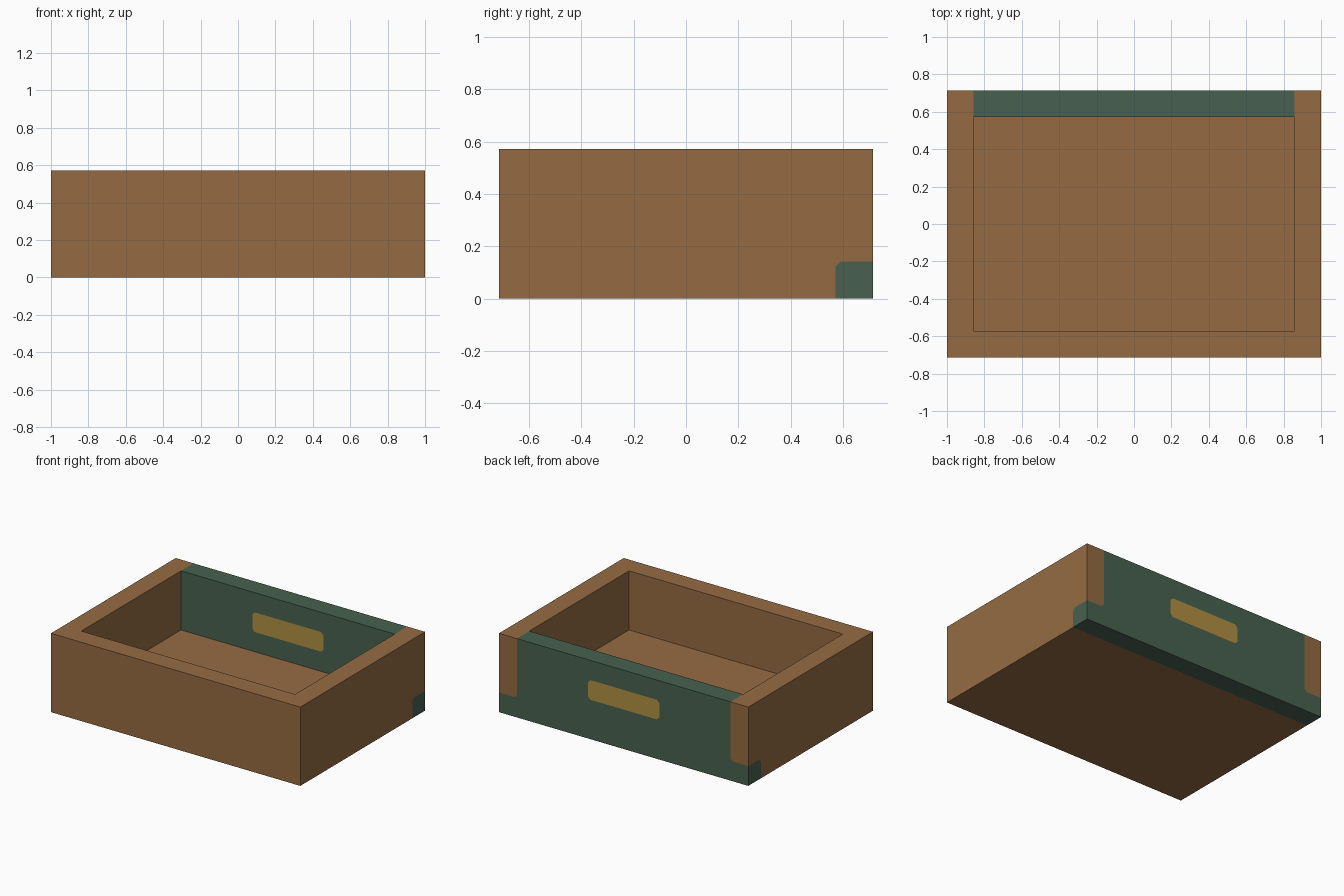
import bpy
import bmesh
from mathutils import Vector

if "Cube" in bpy.data.objects:
    bpy.data.objects.remove(bpy.data.objects["Cube"])

U = 1 / 7            # wall thickness, the basic unit
C = 0.02             # small corner cut between colours
X, Y, Z = 7 * U, 5 * U, 4 * U
XI, YI = X - U, Y - U


def material(name, rgb):
    m = bpy.data.materials.new(name)
    m.use_nodes = True
    m.diffuse_color = (*rgb, 1)
    bsdf = m.node_tree.nodes["Principled BSDF"]
    bsdf.inputs["Base Color"].default_value = (*rgb, 1)
    bsdf.inputs["Roughness"].default_value = 0.9
    return m


wood = material("brown wood", (0.30, 0.148, 0.055))
green = material("dark green", (0.064, 0.12, 0.08))
gold = material("dull gold", (0.435, 0.275, 0.054))


def prism(name, mat, loops, axis, start, end):
    """Extrude an outline (further loops are holes) along x or y."""
    bm = bmesh.new()
    for loop in loops:
        pts = [(start, a, b) if axis == "x" else (a, start, b) for a, b in loop]
        verts = [bm.verts.new(p) for p in pts]
        for i, v in enumerate(verts):
            bm.edges.new((verts[i - 1], v))
    bmesh.ops.triangle_fill(bm, edges=bm.edges[:], use_beauty=True)
    ext = bmesh.ops.extrude_face_region(bm, geom=bm.faces[:], use_keep_orig=True)
    shift = Vector((1, 0, 0) if axis == "x" else (0, 1, 0)) * (end - start)
    moved = [g for g in ext["geom"] if isinstance(g, bmesh.types.BMVert)]
    bmesh.ops.translate(bm, verts=moved, vec=shift)
    bmesh.ops.recalc_face_normals(bm, faces=bm.faces[:])
    mesh = bpy.data.meshes.new(name)
    bm.to_mesh(mesh)
    bm.free()
    mesh.materials.append(mat)
    ob = bpy.data.objects.new(name, mesh)
    bpy.context.collection.objects.link(ob)


def rect(a0, a1, b0, b1):
    return [(a0, b0), (a1, b0), (a1, b1), (a0, b1)]


def cut_rect(a0, a1, b0, b1):
    return [(a0 + C, b0), (a1 - C, b0), (a1, b0 + C), (a1, b1 - C),
            (a1 - C, b1), (a0 + C, b1), (a0, b1 - C), (a0, b0 + C)]


# Floor and front wall
prism("floor", wood, [rect(-Y + U, YI, 0, U)], "x", -XI, XI)
prism("front_wall", wood, [rect(-XI, XI, 0, Z)], "y", -Y, -YI)

# Side walls and back corner posts
side = [(-Y, 0), (YI, 0), (YI, U - C), (YI + C, U), (YI, U), (YI, Z), (-Y, Z)]
post = [(XI, U + C), (XI + C, U), (X, U), (X, Z), (XI, Z)]
for s, label in ((1, "left"), (-1, "right")):
    prism(label + "_wall", wood, [side], "x", s * XI, s * X)
    prism(label + "_back_post", wood, [[(s * a, b) for a, b in post]], "y", YI, Y)

# Green sill and back panel
sill = [(YI, 0), (Y, 0), (Y, U), (YI + C, U), (YI, U - C)]
prism("back_sill", green, [sill], "x", -X, X)
half = [(XI + C, U), (XI, U + C), (XI, Z)]
panel = half + [(-a, b) for a, b in reversed(half)]
grip = cut_rect(-2 * U, 2 * U, 2 * U, 3 * U)
prism("back_panel", green, [panel, grip], "y", YI, Y)

# Gold handle set flush through the panel
prism("handle", gold, [grip], "y", YI, Y)
